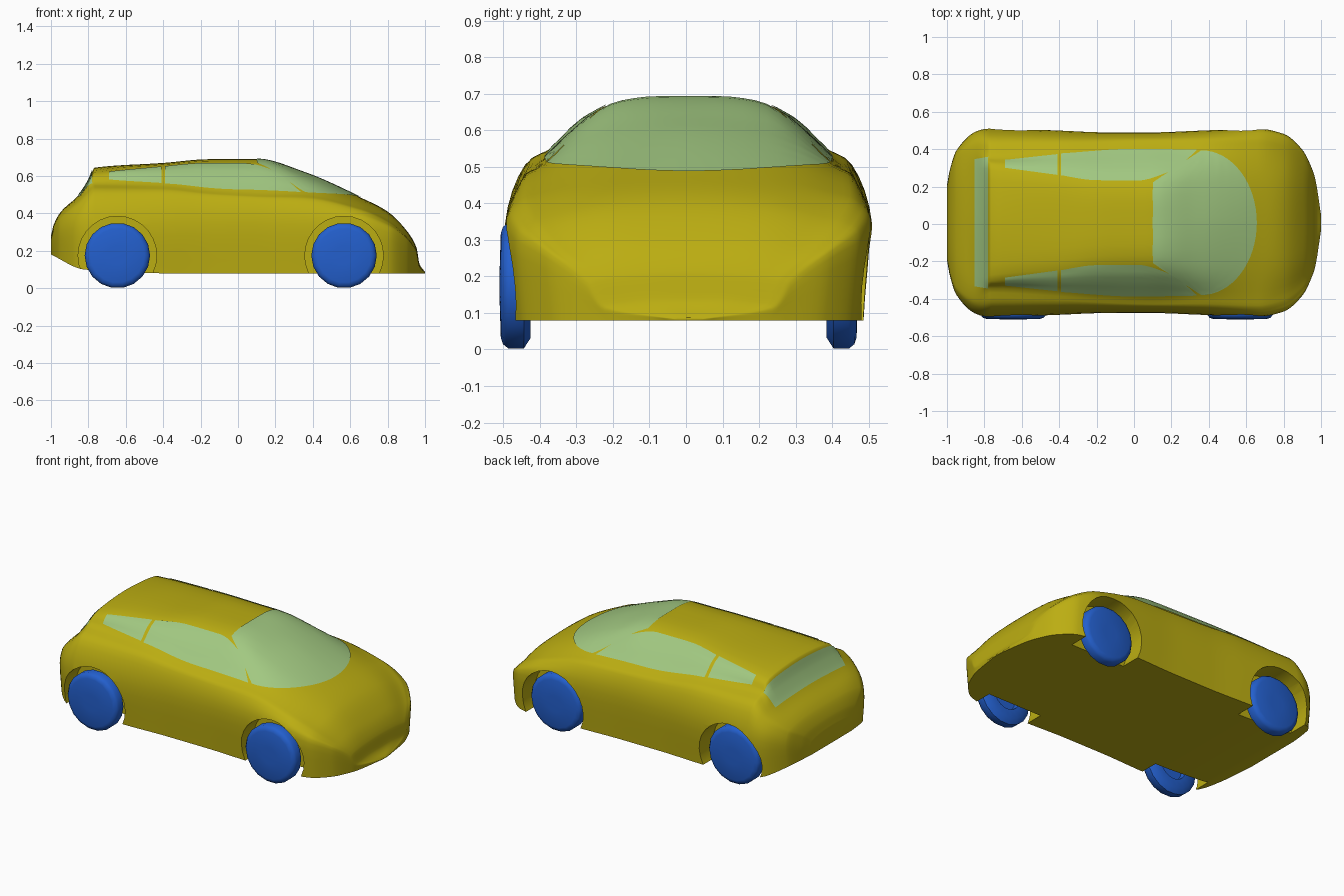
import bpy, bmesh, math
from mathutils import Vector
from mathutils.bvhtree import BVHTree

if "Cube" in bpy.data.objects:
    bpy.data.objects.remove(bpy.data.objects["Cube"])

Y0 = 0.007  # body centre line


def material(name, rgb):
    m = bpy.data.materials.new(name)
    m.diffuse_color = (*rgb, 1)
    m.use_nodes = True
    m.node_tree.nodes["Principled BSDF"].inputs["Base Color"].default_value = m.diffuse_color
    return m


YELLOW = material("yellow paint", (0.50, 0.42, 0.006))
GLASS = material("pale green glass", (0.36, 0.58, 0.22))
BLUE = material("blue wheel", (0.017, 0.115, 0.61))


def finish(bm, name, mat, angle=35):
    me = bpy.data.meshes.new(name)
    bm.to_mesh(me)
    ob = bpy.data.objects.new(name, me)
    bpy.context.collection.objects.link(ob)
    me.materials.append(mat)
    smooth(ob, angle)
    return ob


def smooth(ob, angle):
    bpy.ops.object.select_all(action='DESELECT')
    ob.select_set(True)
    bpy.context.view_layer.objects.active = ob
    bpy.ops.object.shade_smooth_by_angle(angle=math.radians(angle))


def curve(pts, x):
    """Monotone cubic through (x, value) pairs."""
    n = len(pts)
    d = [(pts[i+1][1] - pts[i][1]) / (pts[i+1][0] - pts[i][0]) for i in range(n - 1)]
    t = [d[0]] + [2*a*b/(a+b) if a*b > 0 else 0 for a, b in zip(d, d[1:])] + [d[-1]]
    i = max(0, min(n - 2, sum(p[0] <= x for p in pts) - 1))
    h = pts[i+1][0] - pts[i][0]
    s = (x - pts[i][0]) / h
    return ((2*s**3 - 3*s**2 + 1) * pts[i][1] + (s**3 - 2*s**2 + s) * h * t[i]
            + (3*s**2 - 2*s**3) * pts[i+1][1] + (s**3 - s**2) * h * t[i+1])


# Body stations: x, waist z, half width, belt y, belt z, roof rail y, rail z, centre z
KEYS = [
    (-1.0, .22, .20, .17, .26, .10, .275, .28),
    (-.985, .25, .28, .24, .32, .15, .335, .34),
    (-.95, .29, .385, .33, .38, .21, .40, .405),
    (-.85, .33, .485, .38, .475, .26, .49, .50),
    (-.80, .34, .50, .37, .53, .29, .56, .575),
    (-.765, .34, .503, .35, .56, .28, .62, .645),
    (-.40, .34, .492, .37, .555, .25, .65, .67),
    (-.15, .34, .483, .39, .53, .23, .665, .69),
    (.10, .34, .483, .40, .515, .225, .665, .69),
    (.35, .34, .492, .395, .505, .25, .59, .62),
    (.66, .33, .503, .40, .43, .22, .47, .483),
    (.80, .30, .475, .37, .365, .22, .40, .41),
    (.90, .25, .39, .31, .28, .19, .305, .31),
    (.955, .17, .28, .23, .20, .14, .21, .215),
    (.97, .11, .23, .19, .12, .10, .13, .13),
    (1.0, .083, .04, .03, .085, .02, .086, .087)]
FLOOR = [(-1, .18), (-.82, .10), (-.4, .08), (1, .08)]


def section(x):
    zm, w, ys, zs, yr, zr, zt = [curve([(k[0], k[c]) for k in KEYS], x) for c in range(1, 8)]
    zb = min(curve(FLOOR, x), zm - .003)
    hip = (ys + .64 * (w - ys), zm + .75 * (zs - zm))
    p = [Vector(v) for v in ((w - .015, zb), (w, zm), hip, (ys, zs), (yr, zr), (0, zt))]
    ext = [2 * p[0] - p[1]] + p + [Vector((-yr, zr))]
    half = []
    for a, b, c, d in zip(ext, ext[1:], ext[2:], ext[3:]):
        for j in range(4):
            t = j / 4
            half.append(.5 * (2*b + (c-a)*t + (2*a-5*b+4*c-d)*t*t + (3*b-a-3*c+d)*t**3))
    ring = half + [p[-1]] + [Vector((-v.x, v.y)) for v in reversed(half)]
    return [(x, v.x + Y0, v.y) for v in ring]


# Body shell lofted along the length
xs = [a[0] + (b[0] - a[0]) * j / 6 for a, b in zip(KEYS, KEYS[1:]) for j in range(6)] + [1.0]
bm = bmesh.new()
rings = [[bm.verts.new(c) for c in section(x)] for x in xs]
n = len(rings[0])
for a, b in zip(rings, rings[1:]):
    for i in range(n):
        bm.faces.new((a[i], a[(i+1) % n], b[(i+1) % n], b[i]))
bm.faces.new(rings[0])
bm.faces.new(rings[-1])
bmesh.ops.recalc_face_normals(bm, faces=bm.faces)
tree = BVHTree.FromBMesh(bm)
body = finish(bm, "body", YELLOW)


# Lathe around the y axis, used for wheels and arch cutters
def lathe(name, profile, centre, sides, mat):
    bm = bmesh.new()
    rows = []
    for r, y in profile:
        rows.append([bm.verts.new((centre[0] + r * math.cos(2*math.pi*i/sides), centre[1] + y,
                                   centre[2] + r * math.sin(2*math.pi*i/sides)))
                     for i in range(sides)])
    for a, b in zip(rows, rows[1:]):
        for i in range(sides):
            bm.faces.new((a[i], a[(i+1) % sides], b[(i+1) % sides], b[i]))
    bm.faces.new(rows[0])
    bm.faces.new(rows[-1])
    bmesh.ops.recalc_face_normals(bm, faces=bm.faces)
    return finish(bm, name, mat, 40)


# Wheels and their arches
for end, x in (("rear", -.645), ("front", .567)):
    for side, s, yc in (("right", -1, -.51), ("left", 1, .47)):
        cutter = lathe("arch_cutter", [(.21, s * .36), (.21, s * .7)], (x, 0, .175), 28, YELLOW)
        cutter.hide_render = True
        mod = body.modifiers.new("arch", 'BOOLEAN')
        mod.operation, mod.solver, mod.object = 'DIFFERENCE', 'EXACT', cutter
        bpy.context.view_layer.objects.active = body
        bpy.ops.object.modifier_apply(modifier="arch")
        bpy.data.objects.remove(cutter)
        tyre = [(.05, 0), (.145, -.003), (.163, -.009), (.175, -.024), (.175, -.066),
                (.145, -.085), (.09, -.085), (.085, -.05), (.03, -.05)]
        lathe(f"{end}_{side}_wheel", [(r, s * y) for r, y in tyre], (x, yc, .175), 18, BLUE)
smooth(body, 35)


# Glass panels: plan-view patches dropped onto the body
def glass(name, patch, nu, nv):
    bm = bmesh.new()
    grid = []
    for i in range(nu + 1):
        row = []
        for j in range(nv + 1):
            x, y = patch(i / nu, j / nv)
            hit, nor, _, _ = tree.ray_cast(Vector((x, y + Y0, 2)), Vector((0, 0, -1)))
            row.append(bm.verts.new(hit + nor * .004))
        grid.append(row)
    for a, b in zip(grid, grid[1:]):
        for j in range(nv):
            bm.faces.new((a[j], b[j], b[j+1], a[j+1]))
    bmesh.ops.remove_doubles(bm, verts=bm.verts, dist=1e-5)
    bmesh.ops.recalc_face_normals(bm, faces=bm.faces)
    if sum(f.normal.z for f in bm.faces) < 0:
        bmesh.ops.reverse_faces(bm, faces=bm.faces)
    return finish(bm, name, GLASS, 40)


def windscreen(u, v):
    y = .385 * math.sin((u - .5) * math.pi)
    a = abs(y)
    x0 = .10 + max(0, a - .215) / .17 * .26
    x1 = .36 + .295 * math.sqrt(max(0, 1 - (a / .385) ** 2))
    return x0 + (x1 - x0) * v, y


def rear_window(u, v):
    y = (u - .5) * (.68 + .02 * v)
    return -.85 + .072 * v, y


def side_window(s, inner, outer):
    def patch(u, v):
        x = inner[0][0] + (inner[-1][0] - inner[0][0]) * u
        a, b = curve(inner, x), curve(outer, x)
        return x, s * (a + (b - a) * v)
    return patch


DOOR_IN = [(-.39, .252), (-.2, .226), (.03, .225), (.16, .26), (.25, .31), (.335, .385)]
DOOR_OUT = [(-.39, .368), (0, .392), (.335, .388)]
QUARTER_IN = [(-.69, .292), (-.41, .254)]
QUARTER_OUT = [(-.70, .332), (-.41, .364)]

glass("windscreen", windscreen, 32, 24)
glass("rear_window", rear_window, 24, 8)
for side, s in (("right", -1), ("left", 1)):
    glass(f"{side}_door_window", side_window(s, DOOR_IN, DOOR_OUT), 32, 10)
    glass(f"{side}_quarter_window", side_window(s, QUARTER_IN, QUARTER_OUT), 12, 8)
